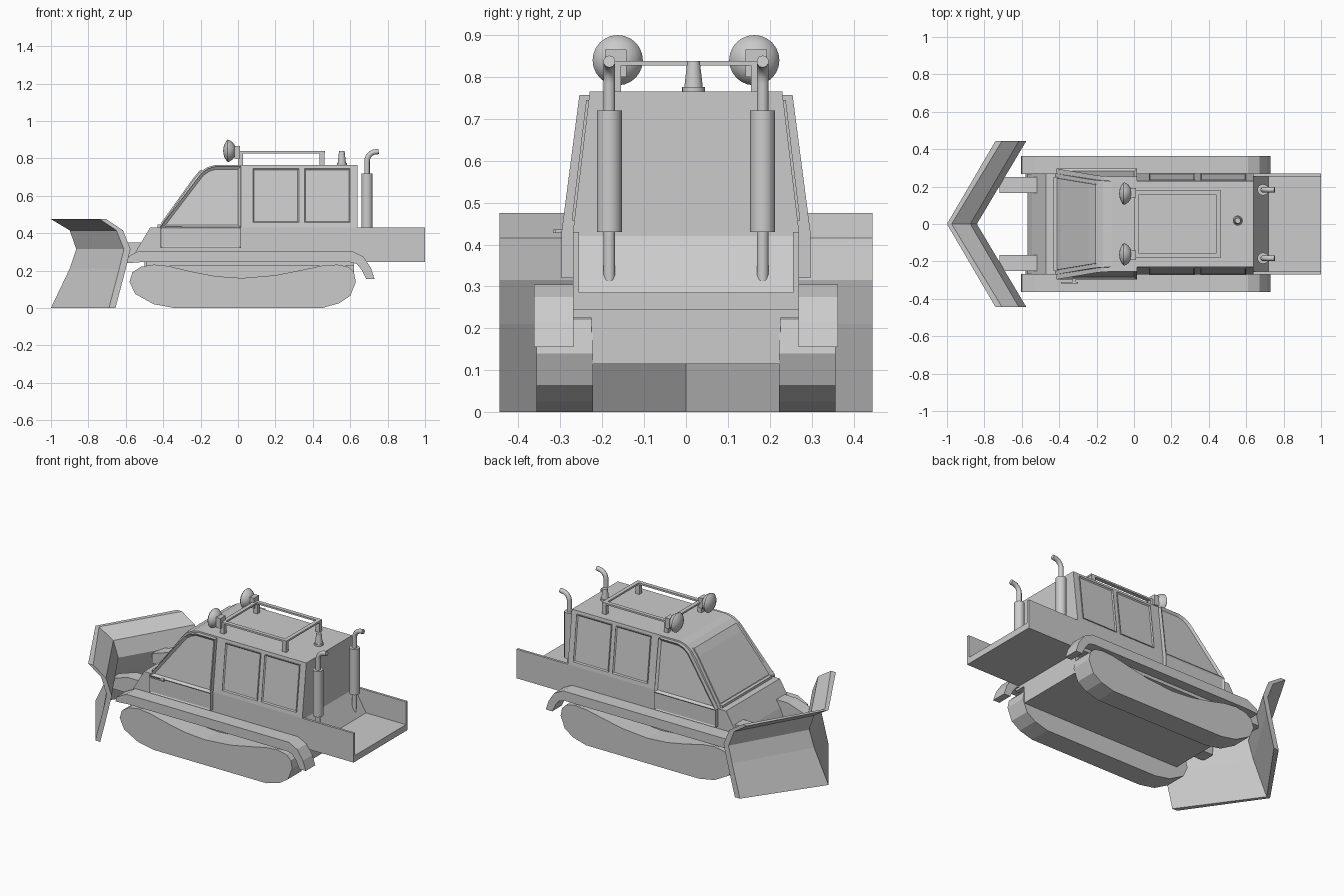
import bpy, bmesh, math
from mathutils import Matrix

if "Cube" in bpy.data.objects:
    bpy.data.objects.remove(bpy.data.objects["Cube"])


def finish(name, bm, smooth=False):
    bmesh.ops.recalc_face_normals(bm, faces=bm.faces[:])
    me = bpy.data.meshes.new(name)
    bm.to_mesh(me)
    bm.free()
    ob = bpy.data.objects.new(name, me)
    bpy.context.collection.objects.link(ob)
    if smooth:
        bpy.context.view_layer.objects.active = ob
        ob.select_set(True)
        bpy.ops.object.shade_smooth_by_angle(angle=math.radians(40))
        ob.select_set(False)
    return ob


def loft(name, rings, inset=None):
    """Closed solid through rings; inset=(width, depth) recesses the last cap."""
    bm = bmesh.new()
    vs = [[bm.verts.new(p) for p in r] for r in rings]
    n = len(vs[0])
    for a, b in zip(vs, vs[1:]):
        for i in range(n):
            j = (i + 1) % n
            bm.faces.new((a[i], a[j], b[j], b[i]))
    bm.faces.new(vs[0])
    cap = bm.faces.new(vs[-1])
    if inset:
        bmesh.ops.recalc_face_normals(bm, faces=bm.faces[:])
        bmesh.ops.inset_region(bm, faces=[cap], thickness=inset[0],
                               depth=-inset[1], use_even_offset=True)
    return finish(name, bm)


def prism(name, pts, y0, y1, inset=None, side=1):
    """xz outline spanned in y; y0 and y1 may be functions of z."""
    f = lambda y, z: side * (y(z) if callable(y) else y)
    return loft(name, [[(x, f(y, z), z) for x, z in pts] for y in (y0, y1)], inset)


def box(name, x0, x1, y0, y1, z0, z1):
    return prism(name, [(x0, z0), (x1, z0), (x1, z1), (x0, z1)], y0, y1)


def lathe(name, prof, loc, axis='Z', n=24):
    """Spin (radius, height) points around an axis."""
    bm = bmesh.new()
    vs = [bm.verts.new((r, 0, h)) for r, h in prof]
    es = [bm.edges.new(p) for p in zip(vs, vs[1:])]
    bmesh.ops.spin(bm, geom=vs + es, axis=(0, 0, 1), cent=(0, 0, 0),
                   angle=2 * math.pi, steps=n)
    bmesh.ops.remove_doubles(bm, verts=bm.verts[:], dist=1e-5)
    m = Matrix.Translation(loc)
    if axis == 'X':
        m = m @ Matrix.Rotation(math.pi / 2, 4, 'Y')
    bmesh.ops.transform(bm, matrix=m, verts=bm.verts[:])
    return finish(name, bm, True)


def pipe(name, pts, r):
    cu = bpy.data.curves.new(name, 'CURVE')
    cu.dimensions = '3D'
    cu.bevel_depth, cu.bevel_resolution, cu.use_fill_caps = r, 3, True
    sp = cu.splines.new('POLY')
    sp.points.add(len(pts) - 1)
    for p, c in zip(sp.points, pts):
        p.co = (*c, 1)
    ob = bpy.data.objects.new(name, cu)
    bpy.context.collection.objects.link(ob)
    return ob


# V-shaped plough blade: end, apex, end
apex = [(-1, 0), (-.90, .21), (-.865, .315), (-.90, .415), (-1, .475)]
tip = [(-.69, 0), (-.635, .21), (-.61, .315), (-.65, .415), (-.74, .475)]
ring = lambda p, t, y: [(x, y, z) for x, z in p] + [(x + t, y, z) for x, z in p[::-1]]
loft("plough_blade", [ring(tip, .035, -.445), ring(apex, .025, 0), ring(tip, .035, .445)])

# Lower hull, belly and sloped nose
box("belly", -.50, .62, -.225, .225, .115, .25)
prism("hull", [(-.57, .245), (.64, .245), (.64, .43), (-.47, .43), (-.545, .305)], -.27, .27)

# Cab narrowing towards the roof
wall = lambda z: .27 - (z - .43) * .12
cab = [(-.42, .43), (.64, .43), (.64, .765), (-.12, .765), (-.165, .752),
       (-.20, .73), (-.235, .69)]
prism("cab", cab, lambda z: -wall(z), wall)

# Windscreen pane with a raised border
glass_l, glass_r = lambda z: .022 - wall(z), lambda z: wall(z) - .022
prism("windscreen", [(-.413, .452), (-.24, .693), (-.205, .735), (-.18, .735),
                     (-.22, .69), (-.39, .452)], glass_l, glass_r)
box("windscreen_seal", -.43, -.405, -.25, .25, .43, .445)

# Rear load bed, open at the back
box("bed_floor", .64, 1, -.27, .27, .245, .285)
prism("bed_step", [(.64, .285), (.72, .285), (.64, .42)], -.255, .255)

track = [(-.34, 0), (.45, 0), (.54, .025), (.60, .065), (.63, .14), (.62, .19),
         (.59, .22), (.53, .232), (.45, .226), (.35, .205), (.20, .175), (.02, .16),
         (-.12, .17), (-.25, .195), (-.37, .224), (-.45, .232), (-.52, .22),
         (-.565, .19), (-.58, .14), (-.55, .075), (-.45, .02)]
fender = [(-.605, .24), (-.58, .24), (-.52, .245), (.60, .245), (.635, .235),
          (.66, .205), (.685, .155), (.73, .155), (.71, .215), (.67, .275),
          (.61, .305), (-.53, .305), (-.60, .268)]
door_out = lambda z: .297 - (z - .43) * .13
door_top = [(-.415, .432), (.015, .432), (.015, .757), (-.12, .757), (-.16, .745),
            (-.195, .72), (-.23, .675)]

for s, tag in ((-1, "right"), (1, "left")):
    prism("track_" + tag, track, .222, .357, side=s)
    prism("fender_" + tag, fender, .268, .363, side=s)
    box("bed_wall_" + tag, .64, 1, s * .255, s * .27, .245, .43)
    box("fender_support_" + tag, -.49, .62, s * .20, s * .30, .225, .25)
    prism("blade_arm_" + tag, [(-.72, .25), (-.51, .25), (-.51, .35), (-.60, .35),
                               (-.72, .31)], .165, .25, side=s)
    # Doors and side windows
    prism("door_window_" + tag, door_top, lambda z: wall(z) - .01, door_out,
          (.014, .012), s)
    prism("door_panel_" + tag, [(-.415, .32), (.015, .32), (.015, .432), (-.415, .432)],
          .26, .297, (.008, .005), s)
    for i, x in enumerate((.08, .355)):
        prism(f"side_window_{tag}_{i}", [(x, .457), (x + .245, .457), (x + .245, .745),
                                         (x, .745)],
              lambda z: wall(z) - .01, lambda z: wall(z) + .006, (.009, .008), s)
    # Exhaust stacks
    y = s * .183
    bend = [(.69 + .05 * (1 - math.cos(a)), y, .785 + .05 * math.sin(a))
            for a in (i * math.pi / 12 for i in range(7))]
    pipe("exhaust_pipe_" + tag, [(.69, y, .28)] + bend + [(.752, y, .837)], .0145)
    lathe("exhaust_muffler_" + tag, [(0, .43), (.03, .43), (.03, .72), (0, .72)], (.69, y, 0))
    # Roof rack rails and posts
    box("rack_rail_" + tag, 0, .465, s * .155, s * .18, .827, .838)
    for x in (0, .435):
        box(f"rack_post_{tag}_{x}", x, x + .028, s * .155, s * .18, .76, .83)
    # Work lamps
    ly = s * .163
    lathe("lamp_" + tag, [(0, -.08), (.03, -.075), (.052, -.063), (.06, -.055),
                          (.057, -.045), (.045, -.028), (.025, -.015), (0, -.012)],
          (0, ly, .84), 'X')
    box("lamp_bracket_" + tag, -.02, .012, s * .142, s * .193, .80, .865)

for x, tag in ((0, "front"), (.44, "rear")):
    box("rack_bar_" + tag, x, x + .025, -.16, .16, .827, .838)

# Roof beacon
lathe("beacon", [(0, .76), (.027, .76), (.027, .776), (.022, .776), (.015, .838), (0, .838)],
      (.555, .018, 0))

# Door handle, one side only
box("door_handle", -.39, -.30, -.318, -.31, .428, .436)
box("door_handle_mount", -.33, -.31, -.312, -.285, .428, .436)
